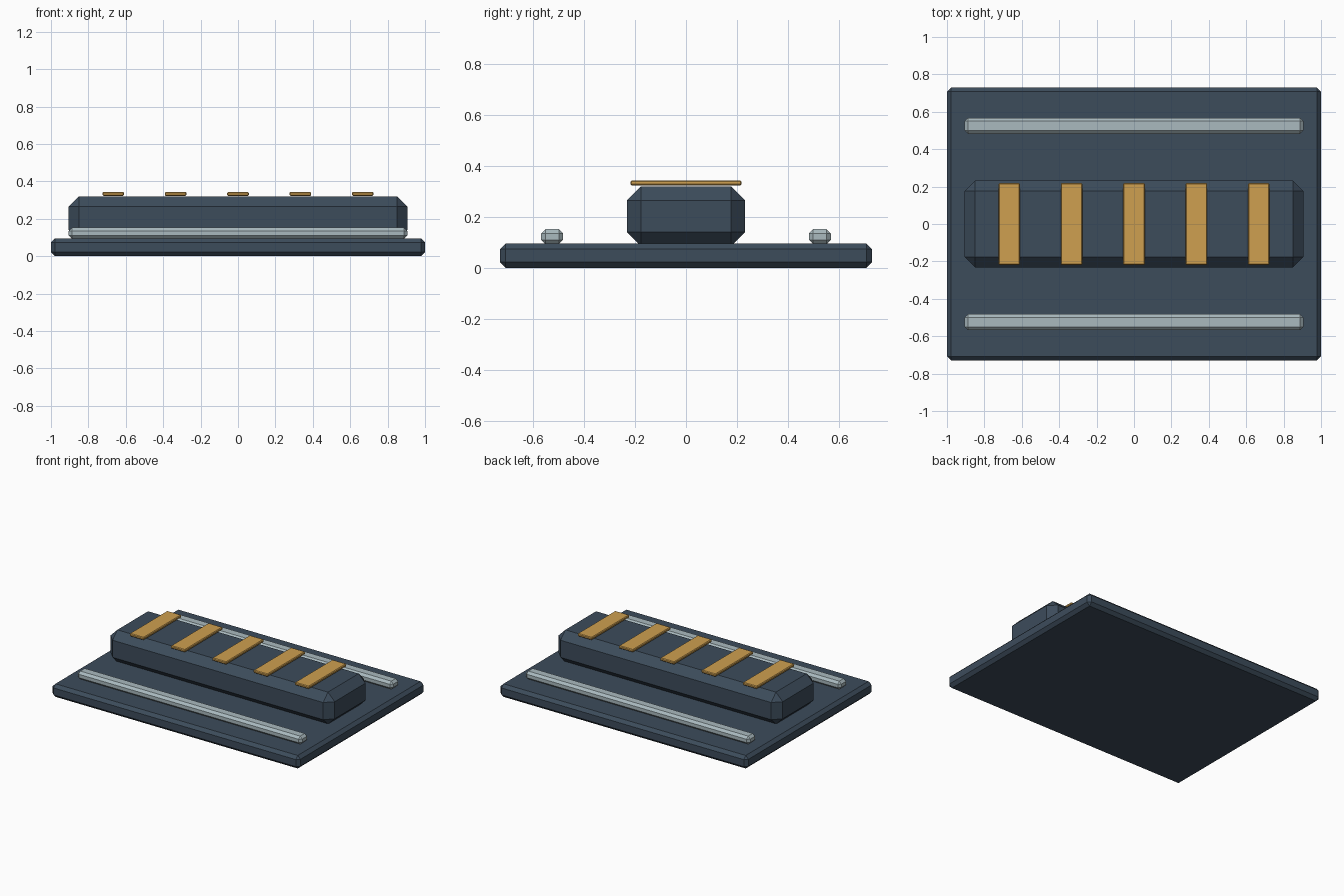
import bpy
import bmesh
from mathutils import Vector

old = bpy.data.objects.get("Cube")
if old:
    bpy.data.objects.remove(old, do_unlink=True)


def material(name, rgb):
    mat = bpy.data.materials.new(name)
    mat.use_nodes = True
    colour = (*rgb, 1.0)
    mat.diffuse_color = colour
    mat.node_tree.nodes["Principled BSDF"].inputs["Base Color"].default_value = colour
    return mat


slate = material("slate blue", (0.046, 0.072, 0.105))
silver = material("pale silver", (0.40, 0.49, 0.52))
amber = material("amber", (0.62, 0.35, 0.08))


def chamfered_box(name, low, high, chamfer, mat):
    """Box between two corners with flat chamfers on every edge."""
    low, high = Vector(low), Vector(high)
    mesh = bpy.data.meshes.new(name)
    bm = bmesh.new()
    bmesh.ops.create_cube(bm, size=1)
    bmesh.ops.scale(bm, vec=high - low, verts=bm.verts)
    bmesh.ops.bevel(bm, geom=bm.edges[:], offset=chamfer, segments=1,
                    profile=0.5, affect='EDGES')
    bm.to_mesh(mesh)
    bm.free()
    mesh.materials.append(mat)
    obj = bpy.data.objects.new(name, mesh)
    obj.location = (low + high) / 2
    bpy.context.collection.objects.link(obj)
    return obj


# Base plate and raised central housing
chamfered_box("base_plate", (-1, -0.73, 0), (1, 0.73, 0.095), 0.022, slate)
chamfered_box("central_housing", (-0.905, -0.232, 0.085),
              (0.905, 0.232, 0.32), 0.055, slate)

# Long rails either side of the housing
for side, y in (("front", -0.525), ("back", 0.525)):
    chamfered_box(side + "_rail", (-0.905, y - 0.043, 0.093),
                  (0.905, y + 0.043, 0.152), 0.017, silver)

# Row of strips across the top of the housing
for i in range(5):
    x = (i - 2) / 3
    chamfered_box(f"top_strip_{i + 1}", (x - 0.058, -0.218, 0.323),
                  (x + 0.058, 0.218, 0.343), 0.005, amber)
